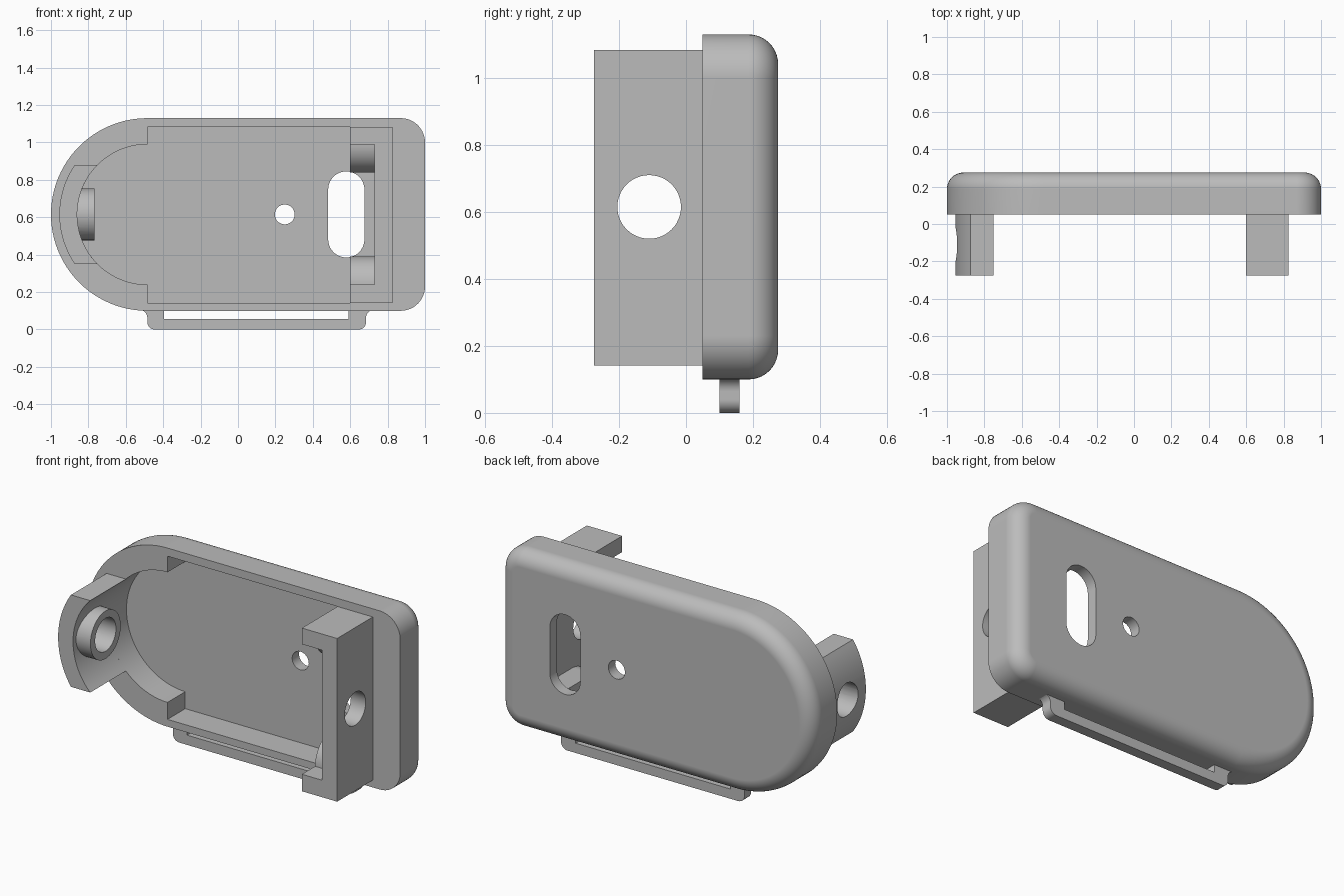
import bpy, bmesh
from math import sin, cos, pi, asin, radians

cube = bpy.data.objects.get("Cube")
if cube:
    bpy.data.objects.remove(cube, do_unlink=True)

mat = bpy.data.materials.new("light grey plastic")
mat.use_nodes = True
GREY = (0.5, 0.5, 0.5, 1)
mat.diffuse_color = GREY
mat.node_tree.nodes["Principled BSDF"].inputs["Base Color"].default_value = GREY

# Main measurements
CX, CZ = -0.485, 0.615          # centre of the round end
FRONT, FLOOR, BACK = 0.05, 0.212, 0.275
POST_FRONT = -0.275
HOLE_Y, HOLE_R = -0.11, 0.095
R_OUT, R_IN, R_POST = 0.515, 0.375, 0.47
FILLET = 0.088


def arc(cx, cy, r, a0, a1, n=12):
    """Points of an arc, angles in degrees."""
    steps = [radians(a0 + (a1 - a0) * i / n) for i in range(n + 1)]
    return [(cx + r * cos(a), cy + r * sin(a)) for a in steps]


def loft(name, rings):
    """Closed solid through matching rings of 3D points."""
    bm = bmesh.new()
    loops = [[bm.verts.new(p) for p in ring] for ring in rings]
    n = len(loops[0])
    for a, b in zip(loops, loops[1:]):
        for i in range(n):
            j = (i + 1) % n
            bm.faces.new((a[i], a[j], b[j], b[i]))
    bm.faces.new(loops[0][::-1])
    bm.faces.new(loops[-1])
    bmesh.ops.recalc_face_normals(bm, faces=bm.faces)
    me = bpy.data.meshes.new(name)
    bm.to_mesh(me)
    bm.free()
    me.materials.append(mat)
    ob = bpy.data.objects.new(name, me)
    bpy.context.collection.objects.link(ob)
    return ob


def prism_y(name, pts, y0, y1):
    """Extrude an (x, z) profile along y."""
    return loft(name, [[(x, y, z) for x, z in pts] for y in (y0, y1)])


def prism_x(name, pts, x0, x1):
    """Extrude a (y, z) profile along x."""
    return loft(name, [[(x, y, z) for y, z in pts] for x in (x0, x1)])


def circle(cx, cy, r, n=48):
    return arc(cx, cy, r, 0, 360, n)[:-1]


def activate(ob):
    bpy.ops.object.select_all(action='DESELECT')
    ob.select_set(True)
    bpy.context.view_layer.objects.active = ob


def cut(ob, *cutters):
    activate(ob)
    for c in cutters:
        m = ob.modifiers.new("cut", 'BOOLEAN')
        m.operation, m.solver, m.object = 'DIFFERENCE', 'EXACT', c
        bpy.ops.object.modifier_apply(modifier=m.name)
        bpy.data.objects.remove(c, do_unlink=True)


def smooth(ob):
    activate(ob)
    bpy.ops.object.shade_smooth_by_angle(angle=radians(30))
    ob.modifiers.new("normals", 'WEIGHTED_NORMAL').keep_sharp = True


# Shell: round end, rounded corners and a filleted back edge
def outline(d):
    r = 0.13
    return (arc(CX, CZ, R_OUT - d, 90, 270, 48)
            + arc(1 - r, 0.1 + r, r - d, -90, 0)
            + arc(1 - r, 1.13 - r, r - d, 0, 90))


levels = [(0, FRONT)]
for k in range(11):
    a = pi / 2 * k / 10
    levels.append((FILLET * (1 - cos(a)), BACK - FILLET * (1 - sin(a))))
shell = loft("shell", [[(x, y, z) for x, z in outline(d)] for d, y in levels])

# Cavity with a narrower round end, cable slot and small hole
box_l, box_r, box_b, box_t = CX, 0.825, 0.142, 1.083
cavity = ([(box_r, box_b), (box_r, box_t), (box_l, box_t)]
          + arc(CX, CZ, R_IN, 90, 270, 40) + [(box_l, box_b)])
sx, sr = 0.579, 0.097
slot = arc(sx, 0.845 - sr, sr, 0, 180, 20) + arc(sx, 0.385 + sr, sr, 180, 360, 20)
cut(shell,
    prism_y("cavity_cutter", cavity, FRONT - 0.1, FLOOR),
    prism_y("slot_cutter", slot, 0, 0.5),
    prism_y("hole_cutter", circle(0.25, CZ, 0.053, 32), 0, 0.5))
smooth(shell)

# Square-end bracket: slab with two arms, pierced by a cross hole
bx, ix = 0.6, 0.73
lo, hi = CZ - R_IN, CZ + R_IN
bracket = prism_y("end_bracket", [
    (bx, box_b), (box_r, box_b), (box_r, box_t), (bx, box_t),
    (bx, hi), (ix, hi), (ix, lo), (bx, lo)], POST_FRONT, FLOOR)
cut(bracket, prism_x("bracket_hole_cutter", circle(HOLE_Y, CZ, HOLE_R), 0.5, 1.2))
smooth(bracket)

# Rounded cable guides beside the slot, mirrored about the centre height
gr, gy = 0.15, -0.155
for side, name in ((-1, "lower_cable_guide"), (1, "upper_cable_guide")):
    quarter = arc(gy + gr, -R_IN, gr, 180, 90, 16)
    pts = quarter + [(FLOOR, gr - R_IN), (FLOOR, -R_IN)]
    smooth(prism_x(name, [(y, CZ - side * z) for y, z in pts], bx, ix))

# Curved post at the round end, pierced by the cross hole
half = 0.265
ao, ai = (asin(half / r) * 180 / pi for r in (R_POST, R_IN))
post_pts = (arc(CX, CZ, R_POST, 180 - ao, 180 + ao, 24)
            + arc(CX, CZ, R_IN, 180 + ai, 180 - ai, 24))
post = prism_y("round_end_post", post_pts, POST_FRONT, FRONT)
cut(post, prism_x("post_hole_cutter", circle(HOLE_Y, CZ, HOLE_R), -1.2, -0.5))
smooth(post)

# Collar on the inner side of the post
collar = prism_x("post_collar", circle(HOLE_Y, CZ, 0.138), -0.88, -0.768)
cut(collar,
    prism_x("collar_hole_cutter", circle(HOLE_Y, CZ, HOLE_R), -1.2, -0.5),
    prism_y("collar_back_cutter", arc(CX, CZ, 0.6, 100, 260, 48)
            + arc(CX, CZ, R_IN + 0.002, 260, 100, 48), -0.5, 0.5))
smooth(collar)

# Strap bar under the shell, with flared feet and an open gap
sl, sr_, top, f = -0.485, 0.685, 0.104, 0.04
strap = (arc(sl - f, top - f, f, 90, 0, 8)
         + arc(sl + f, f, f, 180, 270, 8)
         + arc(sr_ - f, f, f, 270, 360, 8)
         + arc(sr_ + f, top - f, f, 180, 90, 8)
         + [(0.592, top), (0.592, 0.056), (-0.395, 0.056), (-0.395, top)])
smooth(prism_y("strap_bar", strap, 0.1, 0.16))
